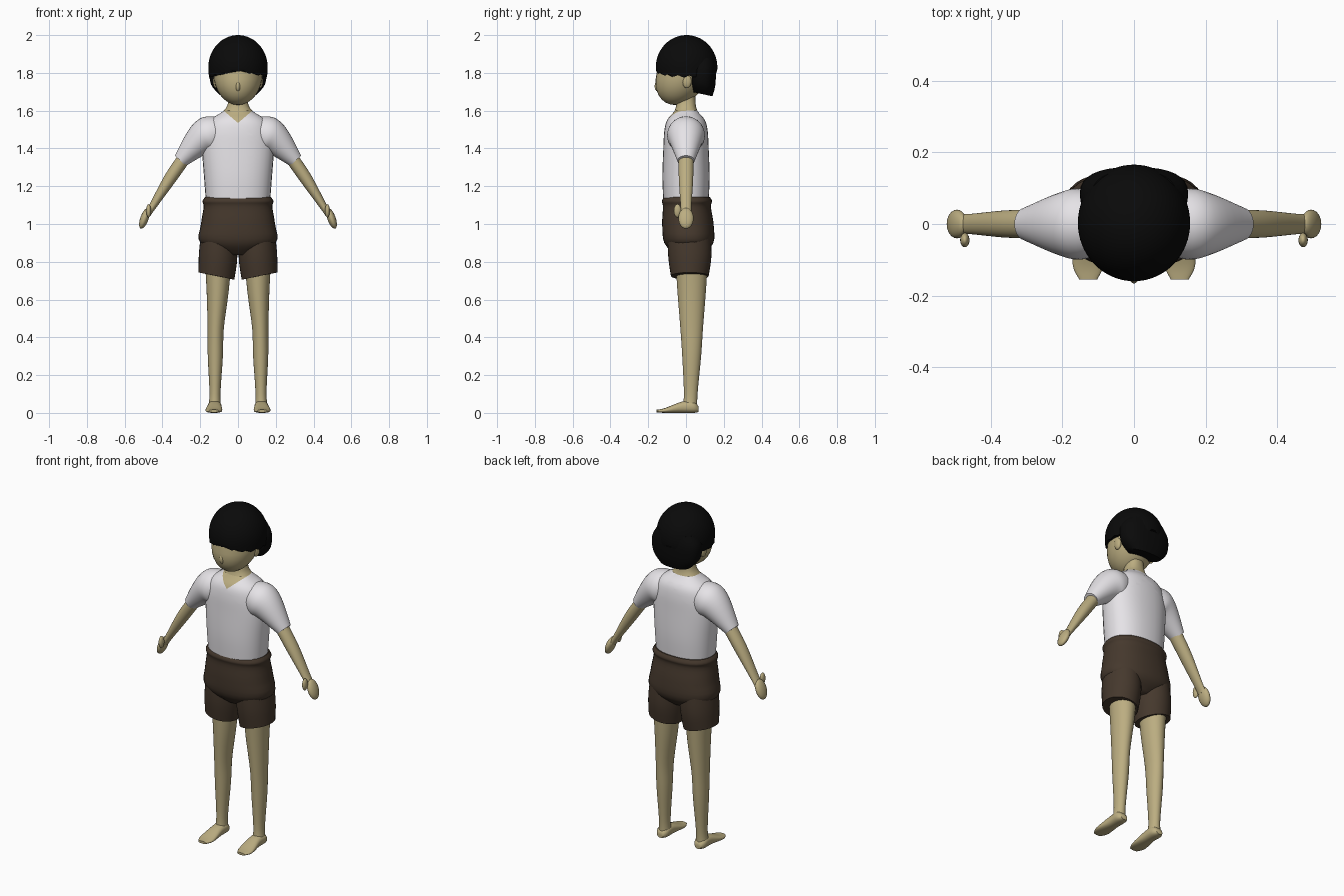
import bpy, bmesh, math
from mathutils import Vector, Matrix

cube = bpy.data.objects.get("Cube")
if cube:
    bpy.data.objects.remove(cube)


def material(name, red, green, blue):
    mat = bpy.data.materials.new(name)
    mat.use_nodes = True
    colour = (red, green, blue, 1)
    mat.diffuse_color = colour
    mat.node_tree.nodes["Principled BSDF"].inputs["Base Color"].default_value = colour
    return mat


skin = material("tan skin", red=.5, green=.42, blue=.22)
white = material("white cloth", red=.79, green=.77, blue=.8)
brown = material("brown cloth", red=.06, green=.04, blue=.026)
black = material("black hair", red=.003, green=.003, blue=.003)


def finish(bm, name, *materials, mirror=False):
    """Turn a bmesh into a smooth shaded object, optionally with a mirrored twin."""
    bmesh.ops.recalc_face_normals(bm, faces=bm.faces)
    mesh = bpy.data.meshes.new(name)
    bm.to_mesh(mesh)
    bm.free()
    for mat in materials:
        mesh.materials.append(mat)
    obj = bpy.data.objects.new(name, mesh)
    bpy.context.collection.objects.link(obj)
    bpy.ops.object.select_all(action="DESELECT")
    obj.select_set(True)
    bpy.context.view_layer.objects.active = obj
    bpy.ops.object.shade_smooth_by_angle(angle=math.radians(50))
    if mirror:
        obj.modifiers.new("mirror", "MIRROR").use_mirror_merge = False


def ring(wide, deep, z, x=0, y=0):
    """One cross-section: half width, half depth and centre."""
    return Vector((x, y, z, wide, deep))


def smooth_rings(rings, steps=4):
    """Insert extra rings along a smooth curve through the given ones."""
    padded = [rings[0], *rings, rings[-1]]
    dense = []
    for before, start, end, after in zip(padded, padded[1:], padded[2:], padded[3:]):
        for step in range(steps):
            t = step / steps
            ease_in, ease_out = t * (1 - t) ** 2 / 2, t * t * (1 - t) / 2
            blend = t * t * (3 - 2 * t)
            dense.append(start.lerp(end, blend)
                         + (end - before) * ease_in - (after - start) * ease_out)
    return dense + [rings[-1]]


def loft(rings, power=2, along_y=False, sides=32):
    """Skin the rings, turning each one square to the path in the xz plane."""
    bm = bmesh.new()
    rings = smooth_rings(rings)
    loops = []
    for index, (x, y, z, wide, deep) in enumerate(rings):
        path = rings[min(index + 1, len(rings) - 1)] - rings[max(index - 1, 0)]
        across, depth = Vector((-path.z, 0, path.x)).normalized(), Vector((0, 1, 0))
        if along_y:
            across, depth = Vector((1, 0, 0)), Vector((0, 0, 1))
        loop = []
        for side in range(sides):
            turn = math.tau * side / sides
            cos, sin = math.cos(turn), math.sin(turn)
            cos = math.copysign(abs(cos) ** (2 / power), cos)
            sin = math.copysign(abs(sin) ** (2 / power), sin)
            point = Vector((x, y, z)) + across * wide * cos + depth * deep * sin
            loop.append(bm.verts.new(point))
        loops.append(loop)
    for low, high in zip(loops, loops[1:]):
        for side in range(sides):
            following = (side + 1) % sides
            bm.faces.new((low[side], low[following], high[following], high[side]))
    bm.faces.new(loops[0])
    bm.faces.new(loops[-1])
    return bm


def ellipsoid(centre, radii, tilt=0, sides=32):
    bm = bmesh.new()
    bmesh.ops.create_uvsphere(bm, u_segments=sides, v_segments=sides // 2, radius=1)
    bm.transform(Matrix.LocRotScale(Vector(centre),
                                    Matrix.Rotation(math.radians(tilt), 3, "Y"),
                                    Vector(radii)))
    return bm


# Shirt body and neck, with a V neckline cut into the front
torso = loft([
    ring(wide=.17, deep=.12, z=1.12),
    ring(wide=.18, deep=.125, z=1.25),
    ring(wide=.19, deep=.12, z=1.4),
    ring(wide=.18, deep=.115, z=1.49),
    ring(wide=.15, deep=.1, z=1.55),
    ring(wide=.075, deep=.06, z=1.6),
    ring(wide=.05, deep=.05, z=1.65),
    ring(wide=.05, deep=.05, z=1.7),
], power=2.3)
collar, notch, slope = 1.6, 1.535, .85
for height, normal in ((collar, (0, 0, 1)), (notch, (slope, 0, -1)), (notch, (-slope, 0, -1))):
    bmesh.ops.bisect_plane(torso, geom=[*torso.verts, *torso.edges, *torso.faces],
                           plane_co=(0, 0, height), plane_no=normal)
for face in torso.faces:
    middle = face.calc_center_median()
    in_notch = middle.y < 0 and middle.z > notch + slope * abs(middle.x)
    face.material_index = int(in_notch or middle.z > collar)
finish(torso, "shirt_and_neck", white, skin)

# Sleeves
finish(loft([
    ring(wide=.08, deep=.085, x=.09, z=1.49),
    ring(wide=.1, deep=.1, x=.155, z=1.47),
    ring(wide=.08, deep=.085, x=.21, z=1.435),
    ring(wide=.04, deep=.045, x=.305, z=1.335),
]), "sleeves", white, mirror=True)

# Arms, hands and thumbs
finish(loft([
    ring(wide=.035, deep=.04, x=.27, z=1.37),
    ring(wide=.033, deep=.038, x=.36, z=1.24),
    ring(wide=.018, deep=.028, x=.46, z=1.08),
    ring(wide=.018, deep=.03, x=.48, z=1.05),
]), "arms", skin, mirror=True)
finish(ellipsoid((.495, 0, 1.03), (.022, .04, .058), tilt=-20), "hands", skin, mirror=True)
finish(ellipsoid((.473, -.045, 1.07), (.013, .02, .035)), "thumbs", skin, mirror=True)

# Shorts: rolled waistband, seat, and legs with a slanted hem
finish(loft([
    ring(wide=.175, deep=.122, z=1.142, y=.005),
    ring(wide=.188, deep=.133, z=1.12, y=.005),
    ring(wide=.182, deep=.127, z=1.09, y=.005),
    ring(wide=.196, deep=.136, z=1, y=.01),
    ring(wide=.2, deep=.13, z=.9, y=.015),
    ring(wide=.06, deep=.07, z=.835, y=.015),
], power=2.3), "shorts_seat", brown)
shorts_legs = loft([
    ring(wide=.09, deep=.11, x=.1, z=1, y=.015),
    ring(wide=.102, deep=.115, x=.105, z=.84, y=.02),
    ring(wide=.095, deep=.1, x=.114, z=.725, y=.02),
])
for vert in shorts_legs.verts:
    if vert.co.z < .84:
        vert.co.z += (vert.co.x - .114) * (.84 - vert.co.z)
finish(shorts_legs, "shorts_legs", brown, mirror=True)

# Legs and feet
finish(loft([
    ring(wide=.07, deep=.085, x=.105, z=.8, y=.03),
    ring(wide=.058, deep=.075, x=.108, z=.64, y=.03),
    ring(wide=.043, deep=.06, x=.118, z=.45, y=.03),
    ring(wide=.04, deep=.05, x=.12, z=.3, y=.03),
    ring(wide=.029, deep=.036, x=.122, z=.1, y=.025),
    ring(wide=.036, deep=.04, x=.124, z=.02, y=.02),
]), "legs", skin, mirror=True)
finish(loft([
    ring(wide=.02, deep=.015, x=.124, z=.02, y=.066),
    ring(wide=.036, deep=.03, x=.124, z=.03, y=.04),
    ring(wide=.037, deep=.03, x=.124, z=.03, y=-.02),
    ring(wide=.044, deep=.013, x=.128, z=.013, y=-.11),
    ring(wide=.025, deep=.007, x=.128, z=.01, y=-.155),
], power=2.4, along_y=True), "feet", skin, mirror=True)

# Head with the jaw pushed forward, nose and ears
head = ellipsoid((0, -.015, 1.8), (.13, .14, .17))
for vert in head.verts:
    vert.co.y -= max(0, 1.8 - vert.co.z) / 4
finish(head, "head", skin)
finish(ellipsoid((0, -.15, 1.73), (.013, .016, .028)), "nose", skin)
finish(ellipsoid((.118, .005, 1.755), (.014, .024, .036)), "ears", skin, mirror=True)

# Hair cap, cut off at an uneven fringe
fringe = 1.8
cap = ellipsoid((0, .003, 1.83), (.157, .163, .17), sides=64)
bmesh.ops.bisect_plane(cap, geom=[*cap.verts, *cap.edges, *cap.faces],
                       plane_co=(0, 0, fringe), plane_no=(0, 0, 1), clear_inner=True)
bmesh.ops.holes_fill(cap, edges=[edge for edge in cap.edges if edge.is_boundary])
for vert in cap.verts:
    if vert.co.z < fringe + .001:
        around = math.atan2(vert.co.y, vert.co.x)
        vert.co.z += .012 - abs(vert.co.x) / 5 + .006 * math.sin(around * 17)
finish(cap, "hair_cap", black)

# Hair hanging over the nape, its lower edge sloping down to the back
nape = loft([
    ring(wide=.1, deep=.055, z=1.69, y=.085),
    ring(wide=.143, deep=.07, z=1.74, y=.085),
    ring(wide=.15, deep=.077, z=1.82, y=.082),
    ring(wide=.12, deep=.08, z=1.88, y=.07),
], power=2.5)
for vert in nape.verts:
    drop = max(0, 1.76 - vert.co.z)
    vert.co.z -= 3 * drop * (vert.co.y - .075)
finish(nape, "hair_back", black)
